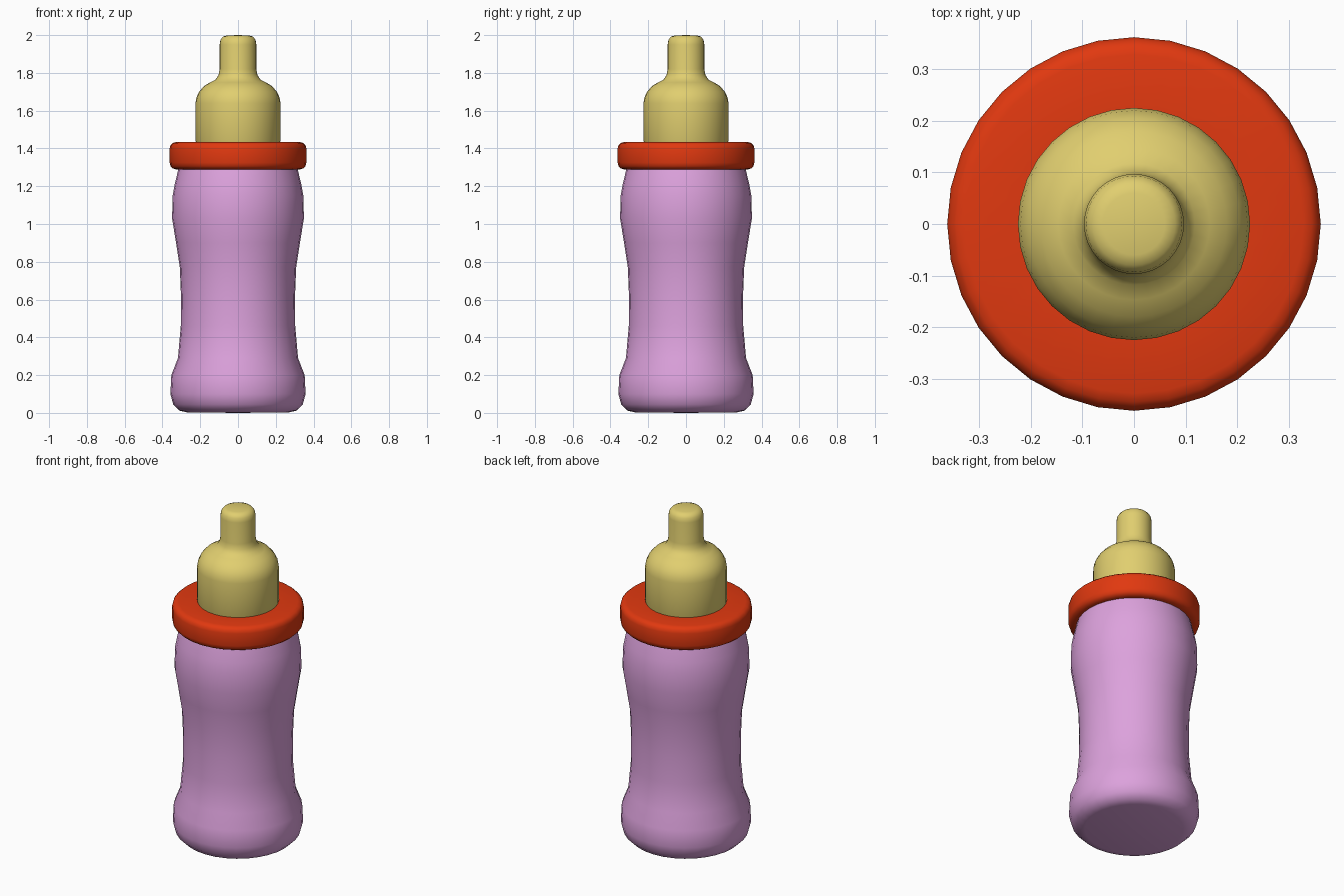
import bpy, bmesh, math
from mathutils import Vector

if "Cube" in bpy.data.objects:
    bpy.data.objects.remove(bpy.data.objects["Cube"])

SIDES = 32


def material(name, color):
    m = bpy.data.materials.new(name)
    m.diffuse_color = (*color, 1)
    m.use_nodes = True
    m.node_tree.nodes["Principled BSDF"].inputs["Base Color"].default_value = m.diffuse_color
    return m


def lathe(name, profile, mat, closed=False):
    """Spin an (r, z) profile around z."""
    bm = bmesh.new()
    verts = [bm.verts.new((r, 0, z)) for r, z in profile]
    pairs = list(zip(verts, verts[1:]))
    if closed:
        pairs.append((verts[-1], verts[0]))
    edges = [bm.edges.new(p) for p in pairs]
    bmesh.ops.spin(bm, geom=verts + edges, cent=Vector(), axis=(0, 0, 1),
                   angle=math.tau, steps=SIDES, use_duplicate=False)
    bmesh.ops.remove_doubles(bm, verts=bm.verts[:], dist=1e-4)
    bmesh.ops.recalc_face_normals(bm, faces=bm.faces[:])
    mesh = bpy.data.meshes.new(name)
    bm.to_mesh(mesh)
    bm.free()
    mesh.materials.append(mat)
    ob = bpy.data.objects.new(name, mesh)
    bpy.context.collection.objects.link(ob)
    bpy.ops.object.select_all(action='DESELECT')
    ob.select_set(True)
    bpy.context.view_layer.objects.active = ob
    bpy.ops.object.shade_smooth_by_angle(angle=math.radians(50))
    return ob


pink = material("pink_plastic", (0.72, 0.36, 0.72))
red = material("red_plastic", (0.75, 0.04, 0.005))
yellow = material("yellow_rubber", (0.75, 0.62, 0.16))

# Waisted bottle body, tucked into the collar
lathe("bottle_body", [
    (0, 0), (0.27, 0.003), (0.31, 0.012), (0.343, 0.045), (0.358, 0.10),
    (0.353, 0.20), (0.318, 0.29), (0.303, 0.46), (0.302, 0.62),
    (0.308, 0.77), (0.328, 0.90), (0.349, 1.03), (0.346, 1.15),
    (0.335, 1.21), (0.316, 1.29), (0.30, 1.34), (0, 1.34)], pink)

# Screw collar with rounded rims
lathe("collar_ring", [
    (0.21, 1.434), (0.328, 1.434), (0.345, 1.429), (0.357, 1.418),
    (0.362, 1.40), (0.362, 1.325), (0.357, 1.306), (0.345, 1.294),
    (0.328, 1.289), (0.21, 1.289)], red, closed=True)

# Teat: dome with a narrow rounded tip
lathe("teat", [
    (0.218, 1.42), (0.225, 1.44), (0.225, 1.64), (0.22, 1.67), (0.206, 1.70),
    (0.18, 1.73), (0.147, 1.75), (0.118, 1.765), (0.103, 1.79),
    (0.097, 1.82), (0.097, 1.95), (0.093, 1.975), (0.08, 1.992),
    (0.06, 1.998), (0, 2.0)], yellow)
